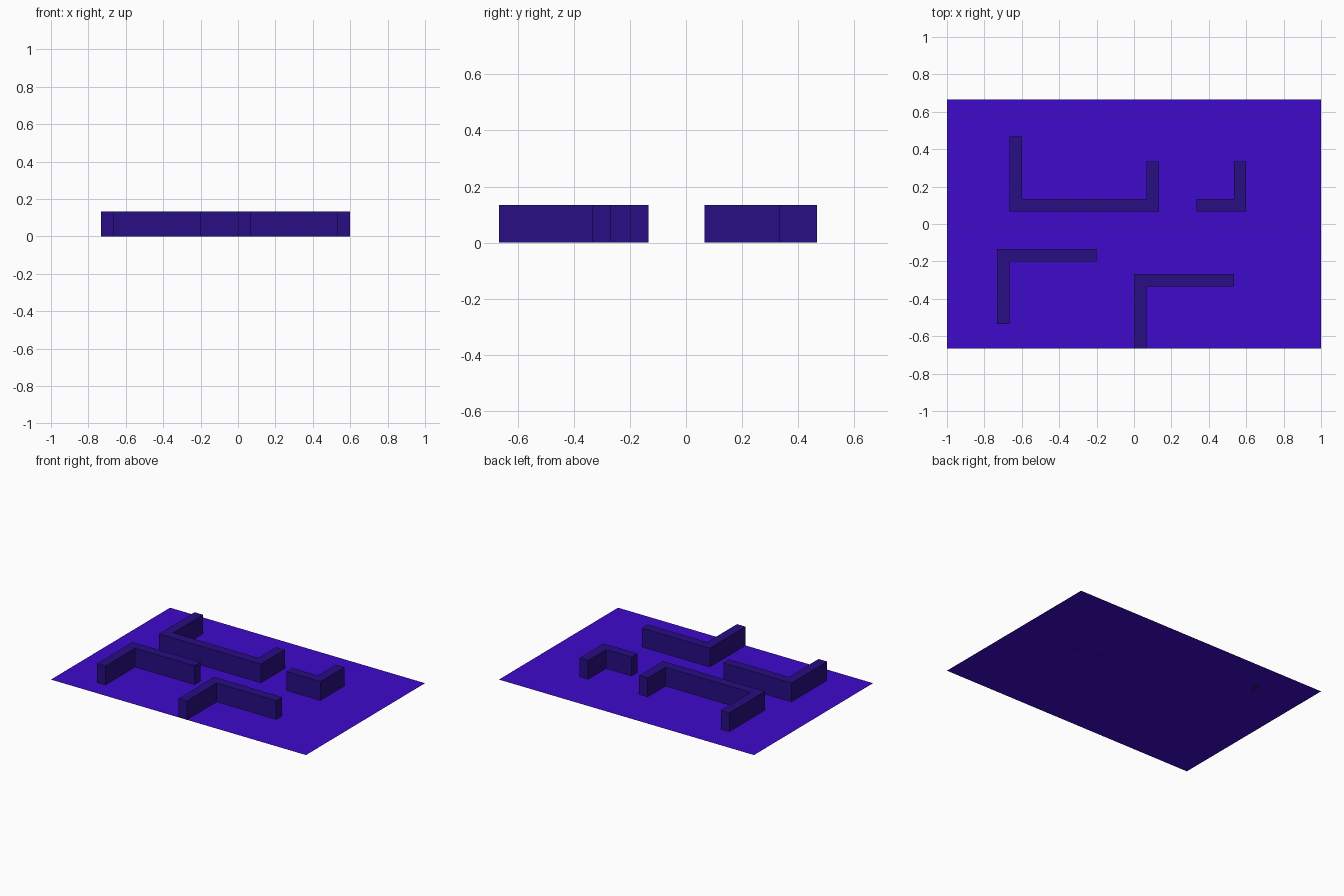
import bpy
import bmesh

if "Cube" in bpy.data.objects:
    bpy.data.objects.remove(bpy.data.objects["Cube"])

U = 1 / 15          # grid module: wall thickness
WALL_H = 2 * U


def material(name, color):
    mat = bpy.data.materials.new(name)
    mat.diffuse_color = color
    mat.use_nodes = True
    mat.node_tree.nodes["Principled BSDF"].inputs["Base Color"].default_value = mat.diffuse_color
    return mat


def slab(name, outline, height, mat):
    """Flat outline (in grid modules, counter-clockwise), extruded upwards."""
    bm = bmesh.new()
    base = bm.faces.new([bm.verts.new((x * U, y * U, 0)) for x, y in outline])
    if height:
        res = bmesh.ops.extrude_face_region(bm, geom=[base], use_keep_orig=True)
        top = [v for v in res["geom"] if isinstance(v, bmesh.types.BMVert)]
        bmesh.ops.translate(bm, verts=top, vec=(0, 0, height))
        bmesh.ops.recalc_face_normals(bm, faces=bm.faces)
    mesh = bpy.data.meshes.new(name)
    bm.to_mesh(mesh)
    bm.free()
    mesh.materials.append(mat)
    obj = bpy.data.objects.new(name, mesh)
    bpy.context.collection.objects.link(obj)
    return obj


floor_mat = material("floor_violet", (0.05, 0.003, 0.6, 1))
wall_mat = material("wall_indigo", (0.021, 0.004, 0.23, 1))

# Ground sheet
slab("floor", [(-15, -10), (15, -10), (15, 10), (-15, 10)], 0, floor_mat)

# Maze walls
walls = {
    "u_wall": [(-10, 1), (2, 1), (2, 5), (1, 5), (1, 2), (-9, 2), (-9, 7), (-10, 7)],
    "short_corner_wall": [(5, 1), (9, 1), (9, 5), (8, 5), (8, 2), (5, 2)],
    "left_corner_wall": [(-11, -8), (-10, -8), (-10, -3), (-3, -3), (-3, -2), (-11, -2)],
    "right_corner_wall": [(0, -10), (1, -10), (1, -5), (8, -5), (8, -4), (0, -4)],
}
for name, outline in walls.items():
    slab(name, outline, WALL_H, wall_mat)
